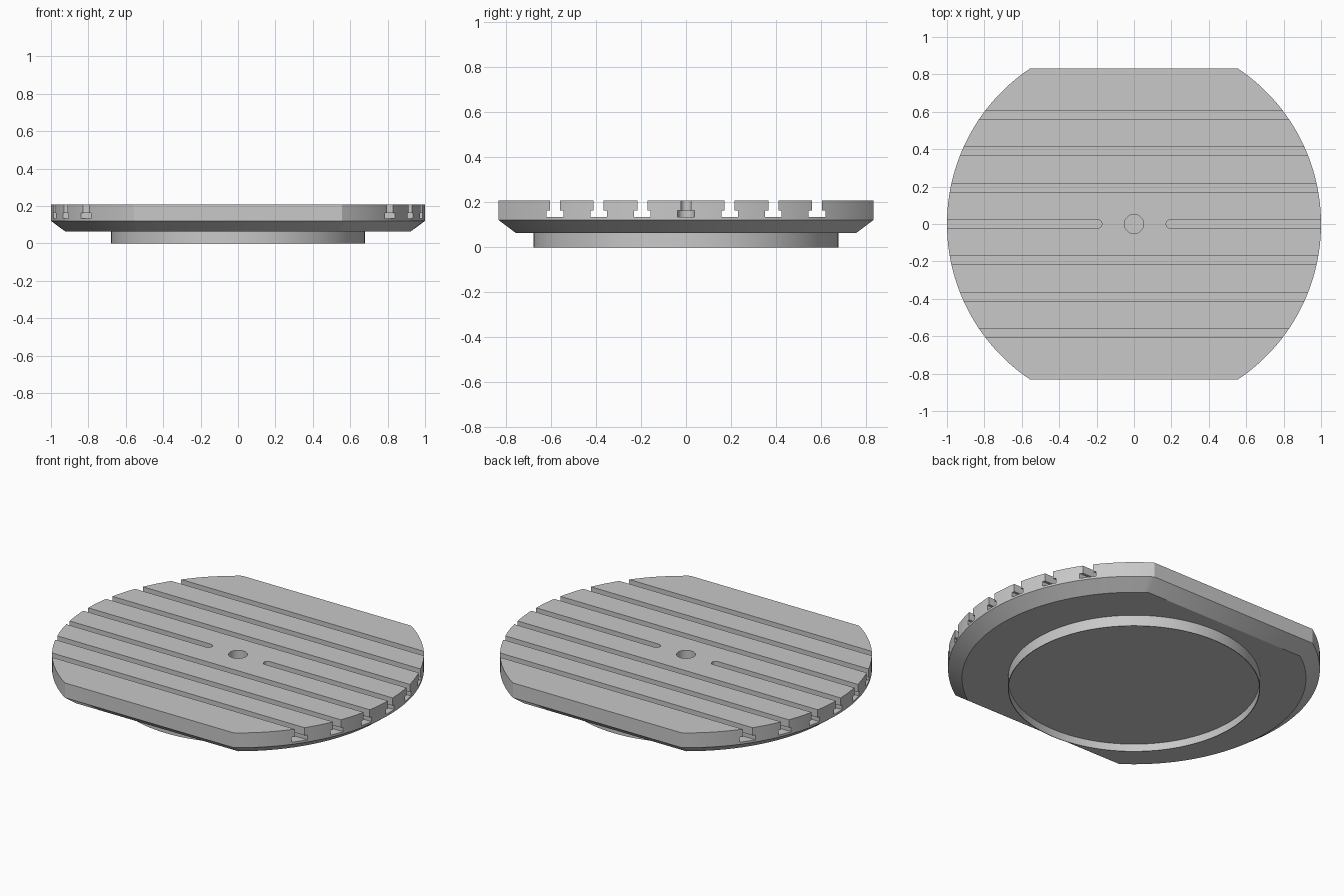
import bpy, bmesh, math

if "Cube" in bpy.data.objects:
    bpy.data.objects.remove(bpy.data.objects["Cube"])

steel = bpy.data.materials.new("machined_grey")
steel.diffuse_color = (0.58, 0.58, 0.58, 1)
steel.use_nodes = True
steel.node_tree.nodes["Principled BSDF"].inputs["Base Color"].default_value = steel.diffuse_color

BASE_Z, RIM_Z, TOP_Z = 0.065, 0.121, 0.209
SLOT_PITCH = 0.194


def loft(name, layers):
    """Solid from stacked outlines: [(z, [(x, y), ...]), ...]."""
    bm = bmesh.new()
    rings = [[bm.verts.new((x, y, z)) for x, y in pts] for z, pts in layers]
    n = len(rings[0])
    for a, b in zip(rings, rings[1:]):
        for i in range(n):
            j = (i + 1) % n
            bm.faces.new((a[i], a[j], b[j], b[i]))
    bm.faces.new(rings[0][::-1])
    bm.faces.new(rings[-1])
    bmesh.ops.recalc_face_normals(bm, faces=bm.faces)
    mesh = bpy.data.meshes.new(name)
    bm.to_mesh(mesh)
    bm.free()
    ob = bpy.data.objects.new(name, mesh)
    bpy.context.collection.objects.link(ob)
    return ob


def circle(r, n=128):
    return [(r * math.cos(2 * math.pi * i / n), r * math.sin(2 * math.pi * i / n)) for i in range(n)]


def flatted_disc(r, flat, n=64):
    """Circle with its front and back cut off at y = +-flat."""
    a = math.asin(flat / r)
    arc = [-a + 2 * a * i / n for i in range(n + 1)]
    right = [(r * math.cos(t), r * math.sin(t)) for t in arc]
    return right + [(-x, -y) for x, y in right]


def through_slot(y, w):
    return [(-1.2, y - w), (1.2, y - w), (1.2, y + w), (-1.2, y + w)]


def round_slot(side, w, cx=0.194, n=16):
    """Slot open at the rim, with a rounded inner end."""
    arc = [math.pi / 2 + math.pi * i / n for i in range(n + 1)]
    pts = [(cx + w * math.cos(t), w * math.sin(t)) for t in arc] + [(1.2, -w), (1.2, w)]
    return [(side * x, side * y) for x, y in pts]


def combine(target, outline, z0, z1, operation='DIFFERENCE'):
    tool = loft("cutter", [(z0, outline), (z1, outline)])
    tool.hide_render = True
    mod = target.modifiers.new("combine", 'BOOLEAN')
    mod.operation, mod.solver, mod.object = operation, 'EXACT', tool
    bpy.context.view_layer.objects.active = target
    bpy.ops.object.modifier_apply(modifier=mod.name)
    bpy.data.objects.remove(tool)


# Table plate: bevelled underside, straight rim, two flats
table = loft("slotted_table", [
    (BASE_Z, flatted_disc(0.925, 0.757)),
    (RIM_Z, flatted_disc(1.0, 0.832)),
    (TOP_Z, flatted_disc(1.0, 0.832)),
])
table.data.materials.append(steel)

# Round mounting base: a thin skirt around a shallow recess
combine(table, circle(0.678), 0, 0.09, 'UNION')
combine(table, circle(0.674), -0.1, 0.045)

# T-slots: a narrow neck over a wider channel
for half_width, z0, z1 in ((0.0225, 0.15, 0.3), (0.037, 0.134, 0.163)):
    for k in (-3, -2, -1, 1, 2, 3):
        combine(table, through_slot(k * SLOT_PITCH, half_width), z0, z1)
    for side in (-1, 1):
        combine(table, round_slot(side, half_width), z0, z1)

# Blind centre hole
combine(table, circle(0.051, 48), 0.08, 0.3)

bpy.ops.object.select_all(action='DESELECT')
table.select_set(True)
bpy.context.view_layer.objects.active = table
bpy.ops.object.shade_smooth_by_angle(angle=math.radians(25))
